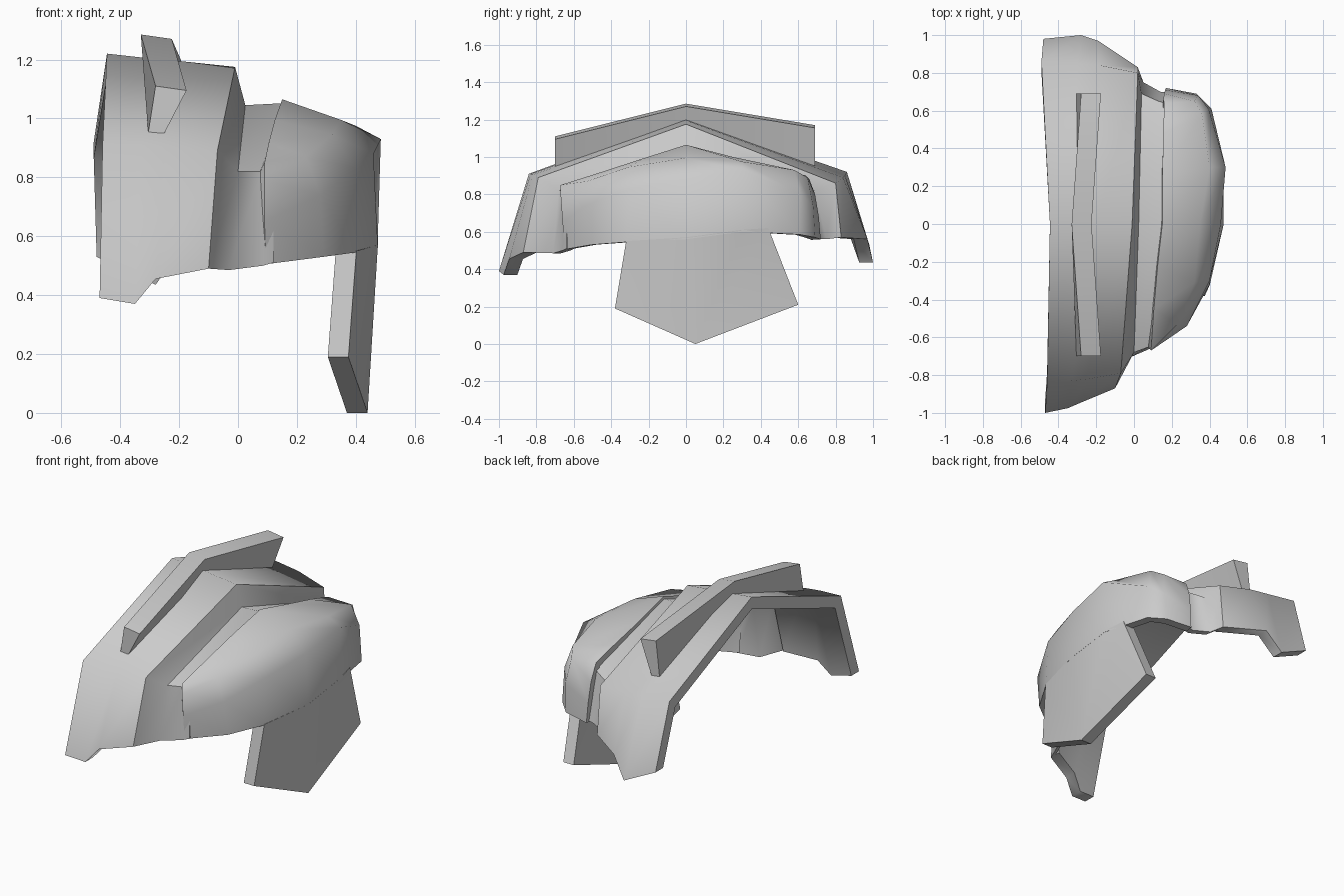
import bpy
import bmesh
import math
from mathutils import Vector

default_cube = bpy.data.objects.get("Cube")
if default_cube:
    bpy.data.objects.remove(default_cube, do_unlink=True)

# One plain grey for the whole armour piece
grey = bpy.data.materials.new("armour_grey")
grey.use_nodes = True
grey.diffuse_color = (0.6, 0.6, 0.6, 1)
grey.node_tree.nodes["Principled BSDF"].inputs["Base Color"].default_value = (0.6, 0.6, 0.6, 1)


def finish(name, bm, angle, thickness=0.0):
    """Turn a bmesh into a shaded object, optionally thickened inwards."""
    mesh = bpy.data.meshes.new(name)
    bm.to_mesh(mesh)
    bm.free()
    mesh.materials.append(grey)
    obj = bpy.data.objects.new(name, mesh)
    bpy.context.collection.objects.link(obj)
    bpy.ops.object.select_all(action="DESELECT")
    obj.select_set(True)
    bpy.context.view_layer.objects.active = obj
    if thickness:
        shell = obj.modifiers.new("shell", "SOLIDIFY")
        shell.thickness = thickness
        shell.offset = -1
        shell.use_even_offset = True
        bpy.ops.object.modifier_apply(modifier=shell.name)
    bpy.ops.object.shade_smooth_by_angle(angle=math.radians(angle))
    return obj


def skin(bm, rows, closed):
    """Join neighbouring rows of vertices with quads."""
    for a, b in zip(rows, rows[1:]):
        for j in range(len(a) if closed else len(a) - 1):
            k = (j + 1) % len(a)
            bm.faces.new((a[j], b[j], b[k], a[k]))


def arch(name, rings, thickness):
    """Solid arch from five-point rings, with an even wall and level feet."""
    inward = [(0, 1.05, 0), (0, 0.8, -0.77), (0, 0, -1.07), (0, -0.8, -0.77), (0, -1.05, 0)]
    bm = bmesh.new()
    rows = []
    for ring in rings:
        inner = [Vector(p) + Vector(d) * thickness for p, d in zip(ring, inward)]
        rows.append([bm.verts.new(p) for p in list(ring) + inner[::-1]])
    skin(bm, rows, True)
    for row in (rows[0], rows[-1]):
        for j in range(4):
            bm.faces.new((row[j], row[j + 1], row[-2 - j], row[-1 - j]))
    bmesh.ops.recalc_face_normals(bm, faces=bm.faces)
    return finish(name, bm, 62)


def slab(name, outer, inner, angle):
    """Closed solid between two matching outlines."""
    bm = bmesh.new()
    rows = [[bm.verts.new(p) for p in outline] for outline in (outer, inner)]
    skin(bm, rows, True)
    caps = [bm.faces.new(row) for row in rows]
    bmesh.ops.triangulate(bm, faces=caps)
    bmesh.ops.recalc_face_normals(bm, faces=bm.faces)
    return finish(name, bm, angle)


# Wide arched band with a pointed tip at each end
rim = [(-0.1, -0.87, 0.49), (-0.07, -0.79, 0.89), (-0.01, 0, 1.175), (0.02, 0.8, 0.86), (0.02, 0.83, 0.57)]
band = [
    [(-0.47, -1, 0.39), (-0.46, -0.84, 0.91), (-0.445, 0, 1.22), (-0.49, 0.86, 0.92), (-0.48, 0.98, 0.53)],
    [(-0.35, -0.975, 0.37), (-0.33, -0.83, 0.91), (-0.31, 0, 1.205), (-0.3, 0.85, 0.9), (-0.28, 1, 0.435)],
    [(-0.28, -0.945, 0.455), (-0.24, -0.82, 0.905), (-0.2, 0, 1.195), (-0.18, 0.84, 0.89), (-0.19, 0.97, 0.56)],
    rim,
]
arch("shoulder_band", band, 0.07)

# Recessed channel between the band and the outer cap
channel = [
    rim,
    [(-0.03, -0.71, 0.485), (0, -0.68, 0.82), (0.025, 0, 1.045), (0.04, 0.69, 0.82), (0.05, 0.75, 0.56)],
    [(0.085, -0.66, 0.5), (0.08, -0.65, 0.82), (0.12, 0, 1.05), (0.13, 0.65, 0.84), (0.14, 0.7, 0.56)],
    [(0.12, -0.64, 0.51), (0.12, -0.63, 0.845), (0.17, 0, 1.05), (0.2, 0.63, 0.875), (0.2, 0.7, 0.57)],
]
arch("recessed_channel", channel, 0.04)

# Rounded cap: upper edge, ridge, wall and lower edge, each front to back
cap = [
    [(0.09, -0.67, 0.85), (0.105, -0.45, 0.92), (0.125, -0.22, 0.995), (0.15, 0, 1.065),
     (0.15, 0.25, 1), (0.155, 0.48, 0.945), (0.16, 0.64, 0.9), (0.155, 0.66, 0.88)],
    [(0.09, -0.67, 0.79), (0.23, -0.53, 0.87), (0.32, -0.31, 0.945), (0.35, 0, 0.995),
     (0.4, 0.3, 0.975), (0.36, 0.58, 0.93), (0.32, 0.65, 0.89), (0.16, 0.69, 0.8)],
    [(0.09, -0.66, 0.65), (0.28, -0.54, 0.74), (0.4, -0.3, 0.83), (0.46, 0, 0.88),
     (0.485, 0.3, 0.93), (0.395, 0.61, 0.8), (0.34, 0.68, 0.74), (0.165, 0.71, 0.68)],
    [(0.095, -0.65, 0.505), (0.29, -0.51, 0.53), (0.4, -0.32, 0.545), (0.475, 0, 0.56),
     (0.475, 0.3, 0.6), (0.41, 0.61, 0.585), (0.33, 0.69, 0.57), (0.17, 0.72, 0.56)],
]
bm = bmesh.new()
skin(bm, [[bm.verts.new(p) for p in row] for row in cap], False)
finish("outer_cap", bm, 62, 0.05)

# Hanging arm plate with a pointed lower edge, flush with the cap wall
plate = [(0.402, -0.32, 0.55), (0.375, -0.38, 0.19), (0.44, 0.05, 0),
         (0.41, 0.6, 0.21), (0.45, 0.44, 0.62), (0.475, 0.3, 0.61), (0.475, 0, 0.57)]
slab("arm_plate", plate, [Vector(p) - Vector((0.07, 0, 0)) for p in plate], 40)

# Raised bent fin across the band, narrower at its foot
bm = bmesh.new()
sections = []
for y, x, top, foot in ((-0.7, -0.28, 1.11, 0.95), (0, -0.33, 1.285, 1.13), (0.69, -0.28, 1.17, 0.95)):
    shift = -0.025 if y else 0.025
    corners = ((x, top), (x + 0.105, top - 0.015), (x + shift + 0.055, foot), (x + shift, foot))
    sections.append([bm.verts.new((cx, y, cz)) for cx, cz in corners])
skin(bm, sections, True)
bm.faces.new(sections[0])
bm.faces.new(sections[-1])
bmesh.ops.recalc_face_normals(bm, faces=bm.faces)
finish("top_fin", bm, 35)
